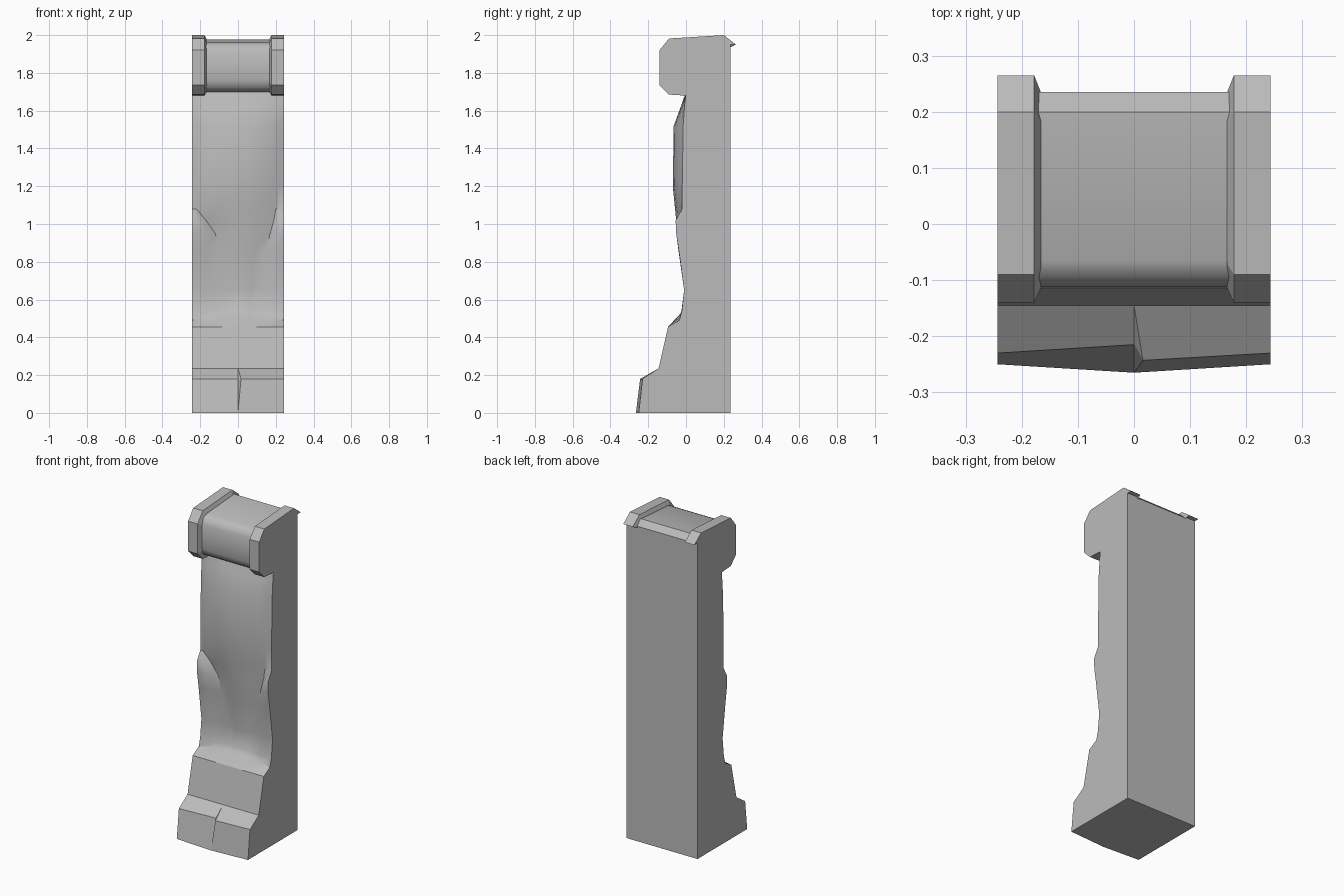
import bpy, bmesh, math

if "Cube" in bpy.data.objects:
    bpy.data.objects.remove(bpy.data.objects["Cube"])

HALF = 0.243   # half width
BACK = 0.235   # back plane

stone = bpy.data.materials.new("grey stone")
stone.use_nodes = True
GREY = (0.5, 0.5, 0.5, 1)
stone.diffuse_color = GREY
stone.node_tree.nodes["Principled BSDF"].inputs["Base Color"].default_value = GREY


def loft(name, sections, smooth=None):
    """Join closed sections of equal length into a solid with capped ends."""
    bm = bmesh.new()
    rings = [[bm.verts.new(p) for p in s] for s in sections]
    n = len(rings[0])
    for a, b in zip(rings, rings[1:]):
        for i in range(n):
            j = (i + 1) % n
            bm.faces.new((a[i], a[j], b[j], b[i]))
    bm.faces.new(rings[0])
    bm.faces.new(rings[-1])
    bmesh.ops.remove_doubles(bm, verts=bm.verts, dist=0.0005)
    bmesh.ops.recalc_face_normals(bm, faces=bm.faces)
    mesh = bpy.data.meshes.new(name)
    bm.to_mesh(mesh)
    bm.free()
    mesh.materials.append(stone)
    obj = bpy.data.objects.new(name, mesh)
    bpy.context.collection.objects.link(obj)
    if smooth:
        bpy.ops.object.select_all(action="DESELECT")
        obj.select_set(True)
        bpy.context.view_layer.objects.active = obj
        bpy.ops.object.shade_smooth_by_angle(angle=math.radians(smooth))
    return obj


def layer(front):
    """Close a front line of points with the flat back at the same base height."""
    return front + [(HALF, BACK, front[-1][2]), (-HALF, BACK, front[0][2])]


def straight(z, y):
    return layer([(-HALF, y, z), (HALF, y, z)])


# Plinth, bowed at the front and cracked down the middle
def plinth_row(z, side, left, right, step):
    return layer([(-HALF, side, z), (0, left, z), (step, right, z), (HALF, side, z)])


loft("plinth", [
    plinth_row(0, -0.25, -0.265, -0.265, 0),
    plinth_row(0.18, -0.23, -0.215, -0.243, 0.016),
    plinth_row(0.236, -0.145, -0.145, -0.145, 0),
])

# Sloping step above the plinth
loft("lower_step", [straight(0.236, -0.145), straight(0.456, -0.095)])

# Carved shaft: height, left crease x, right crease x, then
# depth at the edge, side lump, crease and centre
SHAFT = [
    (0.456, -0.05, 0.10, -0.095, -0.095, -0.095, -0.095),
    (0.49, -0.05, 0.10, -0.035, -0.035, -0.03, -0.035),
    (0.54, -0.05, 0.10, -0.022, -0.024, -0.01, -0.02),
    (0.65, -0.05, 0.11, -0.01, -0.01, 0.0, -0.008),
    (0.86, -0.10, 0.15, -0.038, -0.04, -0.018, -0.035),
    (0.95, -0.12, 0.17, -0.052, -0.05, -0.018, -0.045),
    (1.02, -0.17, 0.19, -0.055, -0.05, -0.02, -0.052),
    (1.08, -0.22, 0.20, -0.02, -0.022, -0.025, -0.058),
    (1.2, -0.20, 0.185, -0.02, -0.03, -0.045, -0.07),
    (1.52, -0.19, 0.18, -0.015, -0.03, -0.045, -0.065),
    (1.62, -0.19, 0.18, -0.008, -0.013, -0.02, -0.028),
    (1.7, -0.19, 0.18, 0.0, 0.0, 0.0, 0.0),
]
rows = []
for k, (z, xl, xr, edge, lump, crease, centre) in enumerate(SHAFT):
    front = [(-HALF, edge), ((xl - HALF) / 2, lump), (xl, crease)]
    for t in (0.25, 0.5, 0.75):
        w = math.sin(math.pi * t)
        front.append((xl + (xr - xl) * t, crease + (centre - crease) * w))
    front += [(xr, crease), ((xr + HALF) / 2, lump), (HALF, edge)]
    rise = 0.03 if k == 1 else 0
    rows.append(layer([(x, y, z + rise * (1 - (x / HALF) ** 2)) for x, y in front]))
loft("carved_shaft", rows, smooth=35)

# Rounded roll across the top
ROLL = [(BACK, 1.945), (0.2, 1.978), (-0.065, 1.96), (-0.095, 1.945), (-0.112, 1.91),
        (-0.115, 1.76), (-0.1, 1.722), (-0.07, 1.703), (0, 1.7), (BACK, 1.7)]
loft("top_roll", [[(x, y, z) for y, z in ROLL] for x in (-0.18, 0.18)], smooth=40)

# Faceted end flanges with a chamfered inner rim and a small lip at the back
FLANGE = [(BACK, 1.95), (0.265, 1.95), (0.2, 2.0), (-0.09, 1.982), (-0.14, 1.92),
          (-0.14, 1.735), (-0.09, 1.685), (-0.005, 1.68), (BACK, 1.68)]
for side, name in ((1, "left_flange"), (-1, "right_flange")):
    outer = [(side * HALF, y, z) for y, z in FLANGE]
    inner = [(side * 0.178, y, z) for y, z in FLANGE]
    rim = [(side * 0.166, min(0.06 + (y - 0.06) * 0.87, BACK), 1.835 + (z - 1.835) * 0.87)
           for y, z in FLANGE]
    loft(name, [outer, inner, rim])
